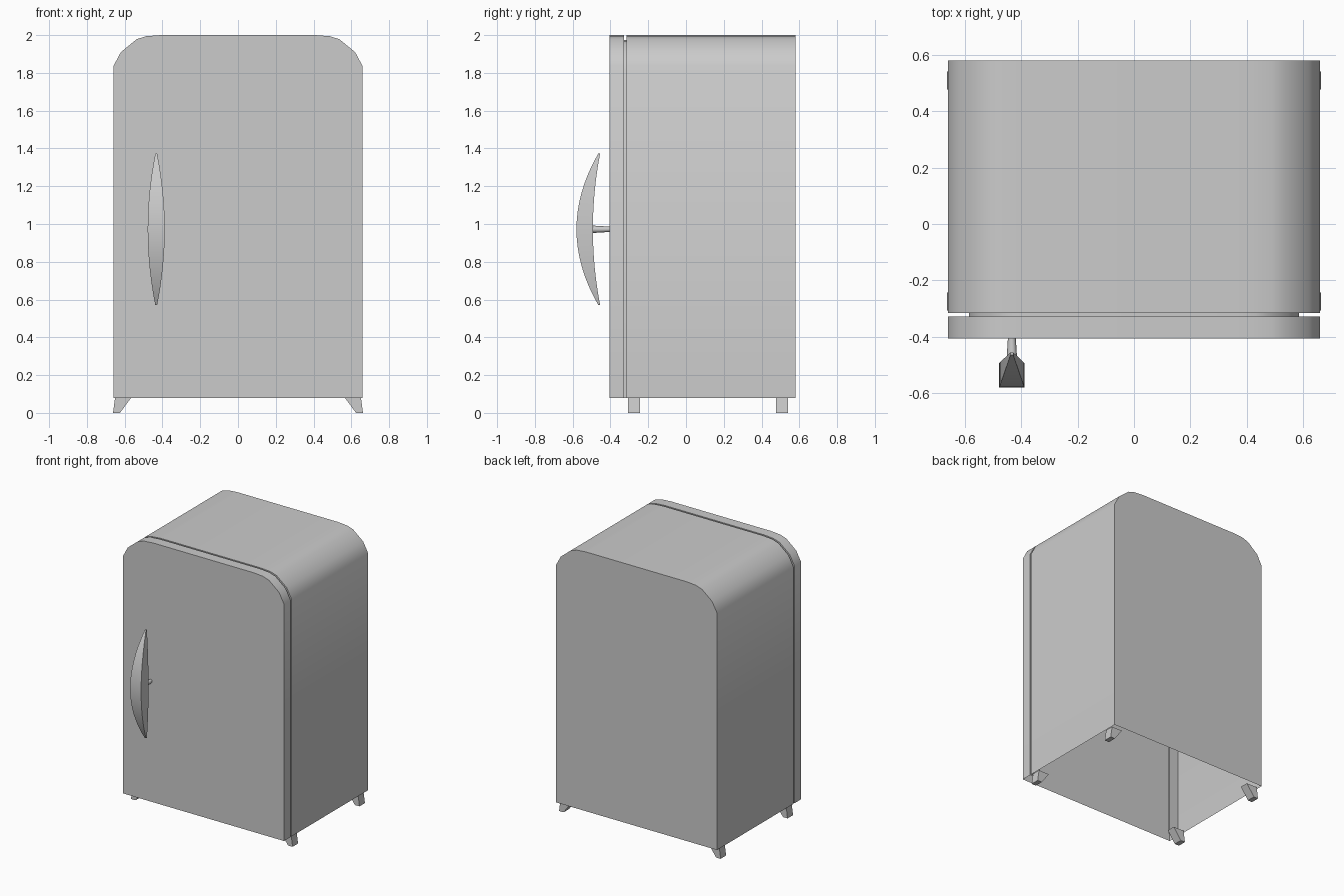
import bpy, bmesh, math

if "Cube" in bpy.data.objects:
    bpy.data.objects.remove(bpy.data.objects["Cube"])


def loft(name, rings, closed=True, caps=True, angle=35):
    """Skin a list of matching point rings; optionally cap both ends."""
    bm = bmesh.new()
    vs = [[bm.verts.new(p) for p in ring] for ring in rings]
    n = len(rings[0])
    for a, b in zip(vs, vs[1:]):
        for i in range(n if closed else n - 1):
            j = (i + 1) % n
            bm.faces.new((a[i], a[j], b[j], b[i]))
    if caps:
        bm.faces.new(vs[0][::-1])
        bm.faces.new(vs[-1])
    bmesh.ops.recalc_face_normals(bm, faces=bm.faces)
    me = bpy.data.meshes.new(name)
    bm.to_mesh(me)
    bm.free()
    ob = bpy.data.objects.new(name, me)
    bpy.context.collection.objects.link(ob)
    bpy.ops.object.select_all(action='DESELECT')
    ob.select_set(True)
    bpy.context.view_layer.objects.active = ob
    bpy.ops.object.shade_smooth_by_angle(angle=math.radians(angle))
    return ob


# Cabinet and door: one shell, open underneath, with a groove between them
BASE = 0.08
half = [(0.66, BASE), (0.66, 1.835), (0.62, 1.91), (0.537, 1.978),
        (0.487, 1.994), (0.41, 2.0)]
outline = half + [(-x, z) for x, z in reversed(half)]


def section(y, inset):
    sx, sz = (0.885, 0.987) if inset else (1, 1)
    return [(x * sx, y, BASE + (z - BASE) * sz) for x, z in outline]


stations = [(-0.405, 0), (-0.328, 0), (-0.328, 1), (-0.315, 1), (-0.315, 0), (0.58, 0)]
loft("cabinet_and_door", [section(y, k) for y, k in stations], closed=False)

# Handle: crescent bar with a rectangular section tapering to both tips
HX, HZ = -0.433, 0.972
rings = []
N = 16
for i in range(N + 1):
    t = -1 + 2 * i / N
    k = 1 - t * t
    z = HZ + 0.4 * t
    w = 0.005 + 0.04 * k
    outer, inner = -0.465 - 0.115 * k, -0.455 - 0.038 * k
    rings.append([(HX - w, outer, z), (HX + w, outer, z),
                  (HX + w, inner, z), (HX - w, inner, z)])
loft("door_handle", rings)

# Handle stem
loft("handle_stem", [[(HX + r * math.cos(a * math.pi / 4), y, HZ + r * math.sin(a * math.pi / 4))
                      for a in range(8)]
                     for y, r in ((-0.50, 0.020), (-0.404, 0.014))], angle=50)

# Four splayed feet
for side, s in (("left", -1), ("right", 1)):
    for end, y0, y1 in (("front", -0.307, -0.243), ("back", 0.476, 0.54)):
        loft(f"{end}_{side}_foot",
             [[(s * a, y0, z), (s * b, y0, z), (s * b, y1, z), (s * a, y1, z)]
              for z, a, b in ((0.0, 0.625, 0.662), (0.085, 0.562, 0.65))])
